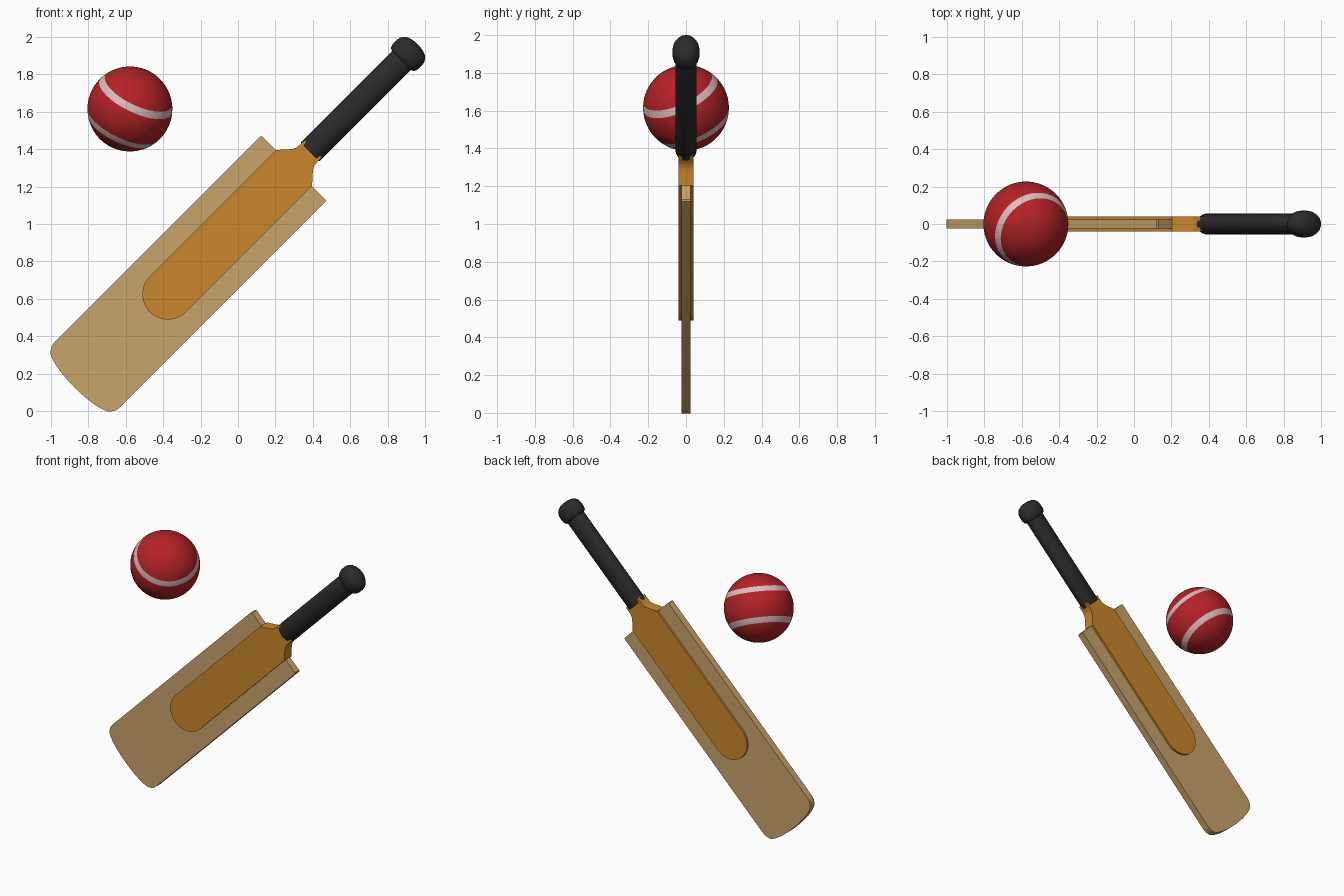
import bpy, bmesh, math
from mathutils import Matrix, Vector

if "Cube" in bpy.data.objects:
    bpy.data.objects.remove(bpy.data.objects["Cube"])

S = math.sqrt(0.5)
# bat frame: local x = across the blade, y = depth, z = along the bat
BAT = Matrix(((-S, 0, S, 0), (0, -1, 0, 0), (S, 0, S, 1), (0, 0, 0, 1)))


def material(name, rgb):
    m = bpy.data.materials.new(name)
    m.diffuse_color = (*rgb, 1)
    m.use_nodes = True
    m.node_tree.nodes["Principled BSDF"].inputs["Base Color"].default_value = m.diffuse_color
    return m


pale_wood = material("pale_wood", (0.59, 0.37, 0.145))
orange_wood = material("orange_wood", (0.59, 0.245, 0.025))
black_rubber = material("black_rubber", (0.024, 0.024, 0.025))
red_leather = material("red_leather", (0.45, 0.016, 0.019))
white_stitch = material("white_stitch", (0.74, 0.50, 0.50))


def make(name, bm, mats, matrix, angle=30):
    bmesh.ops.recalc_face_normals(bm, faces=bm.faces)
    bm.transform(matrix)
    me = bpy.data.meshes.new(name)
    bm.to_mesh(me)
    bm.free()
    ob = bpy.data.objects.new(name, me)
    bpy.context.collection.objects.link(ob)
    for m in mats:
        me.materials.append(m)
    bpy.ops.object.select_all(action='DESELECT')
    ob.select_set(True)
    bpy.context.view_layer.objects.active = ob
    bpy.ops.object.shade_smooth_by_angle(angle=math.radians(angle))
    return ob


def plate(name, half, depth, mat):
    """Extrude a half outline (across, along), mirrored, to +-depth."""
    pts = half + [(-x, z) for x, z in reversed(half) if x > 1e-5]
    bm = bmesh.new()
    face = bm.faces.new([bm.verts.new((x, -depth, z)) for x, z in pts])
    ext = bmesh.ops.extrude_face_region(bm, geom=[face])
    bmesh.ops.translate(bm, vec=(0, 2 * depth, 0),
                        verts=[v for v in ext["geom"] if isinstance(v, bmesh.types.BMVert)])
    return make(name, bm, [mat], BAT)


def lathe(name, profile, squash, mat):
    """Turn a (radius, along) profile into a slightly flattened round part."""
    bm = bmesh.new()
    vs = [bm.verts.new((r, 0, z)) for r, z in profile]
    es = [bm.edges.new(p) for p in zip(vs, vs[1:])]
    bmesh.ops.spin(bm, geom=vs + es, cent=(0, 0, 0), axis=(0, 0, 1),
                   angle=math.tau, steps=40)
    bmesh.ops.remove_doubles(bm, verts=bm.verts, dist=1e-5)
    bm.transform(Matrix.Diagonal((1, squash, 1, 1)))
    return make(name, bm, [mat], BAT, 40)


# blade with curved toe
toe = [(0.233 * math.sin(t), -1.18 - 0.056 * math.cos(t))
       for t in [i * math.pi / 2 / 12 for i in range(11)]]
plate("blade", toe + [(0.234, -1.180), (0.243, -1.165), (0.247, -1.14),
                      (0.247, 0.417), (0.24, 0.423)], 0.025, pale_wood)

# raised spine with round end and neck running into the grip
cap = [(0.136 * math.sin(t), -0.53 - 0.136 * math.cos(t))
       for t in [i * math.pi / 2 / 14 for i in range(15)]]
plate("spine", cap + [(0.136, 0.424), (0.095, 0.469), (0.078, 0.49),
                      (0.068, 0.51), (0.066, 0.53), (0.066, 0.57)], 0.039, orange_wood)

# grip and end knob
lathe("grip", [(0, 0.543), (0.068, 0.543), (0.071, 0.55), (0.071, 1.25), (0, 1.25)],
      0.78, black_rubber)
lathe("grip_knob", [(0, 1.238), (0.078, 1.238), (0.089, 1.246), (0.095, 1.265),
                    (0.096, 1.295), (0.092, 1.316), (0.083, 1.331), (0.068, 1.345),
                    (0.045, 1.354), (0.02, 1.358), (0, 1.359)], 0.75, black_rubber)

# ball with two parallel stitched rings
R, HALF = 0.227, 0.08
rings = (0.42, -0.48)
bm = bmesh.new()
bmesh.ops.create_uvsphere(bm, u_segments=64, v_segments=40, radius=R)
for d in rings:
    for k in (-HALF, HALF):
        bmesh.ops.bisect_plane(bm, geom=bm.verts[:] + bm.edges[:] + bm.faces[:],
                               plane_co=(0, 0, (d + k) * R), plane_no=(0, 0, 1))
for v in bm.verts:
    v.co = v.co.normalized() * R
for f in bm.faces:
    z = f.calc_center_median().z / R
    f.material_index = int(any(abs(z - d) < HALF for d in rings))
tilt = Vector((0.40, -0.386, 0.83)).to_track_quat('Z', 'Y').to_matrix().to_4x4()
make("ball", bm, [red_leather, white_stitch],
     Matrix.Translation((-0.578, 0, 1.615)) @ tilt, 60)
